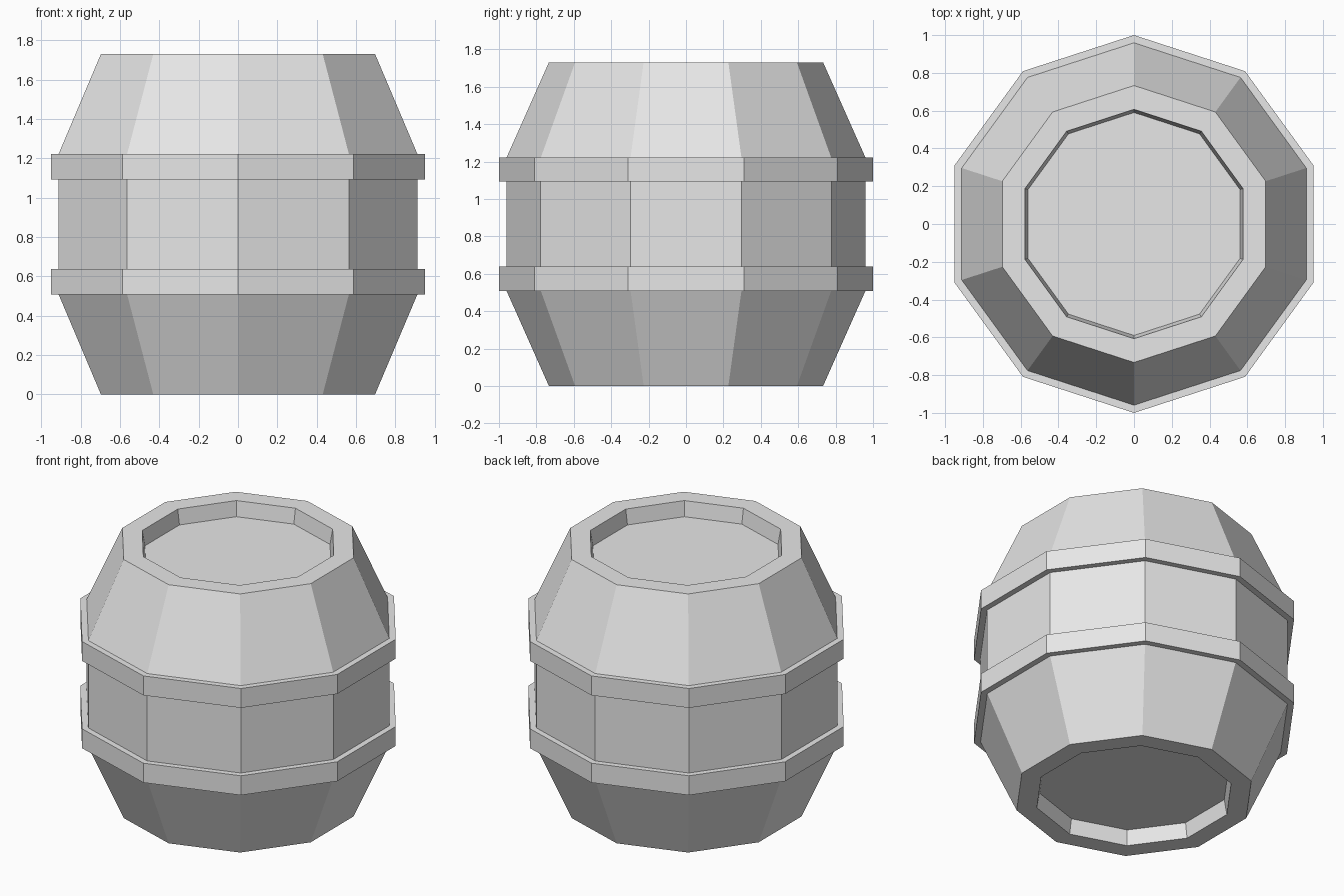
import bpy
import bmesh
from math import cos, sin, pi

cube = bpy.data.objects.get("Cube")
if cube:
    bpy.data.objects.remove(cube, do_unlink=True)

SIDES = 10
HEIGHT = 1.73

grey = bpy.data.materials.new("light_grey")
grey.use_nodes = True
colour = (0.8, 0.8, 0.8, 1)
grey.diffuse_color = colour
grey.node_tree.nodes["Principled BSDF"].inputs["Base Color"].default_value = colour


def lathe(name, profile, closed):
    """Turn a (radius, height) profile into a faceted solid.
    An open profile gets a flat cap at each end; a closed one is a ring."""
    bm = bmesh.new()
    rings = []
    for r, z in profile:
        angles = [pi / 2 + 2 * pi * i / SIDES for i in range(SIDES)]
        rings.append([bm.verts.new((r * cos(a), r * sin(a), z)) for a in angles])
    pairs = list(zip(rings, rings[1:]))
    if closed:
        pairs.append((rings[-1], rings[0]))
    else:
        bm.faces.new(rings[0])
        bm.faces.new(rings[-1])
    for low, high in pairs:
        for i in range(SIDES):
            j = (i + 1) % SIDES
            bm.faces.new((low[i], low[j], high[j], high[i]))
    bmesh.ops.recalc_face_normals(bm, faces=bm.faces)
    mesh = bpy.data.meshes.new(name)
    bm.to_mesh(mesh)
    bm.free()
    mesh.materials.append(grey)
    obj = bpy.data.objects.new(name, mesh)
    bpy.context.collection.objects.link(obj)
    return obj


# Barrel body: recessed lid, rim, sloped shoulder, then mirrored about mid-height
lower_half = [(0.59, 0.10), (0.607, 0), (0.733, 0), (0.96, 0.51)]
upper_half = [(r, HEIGHT - z) for r, z in reversed(lower_half)]
lathe("barrel_body", lower_half + upper_half, closed=False)

# Two raised hoops where the shoulders meet the straight middle
for name, bottom in (("lower_hoop", 0.508), ("upper_hoop", 1.092)):
    top = bottom + 0.13
    lathe(name, [(0.94, bottom), (1, bottom), (1, top), (0.94, top)], closed=True)
